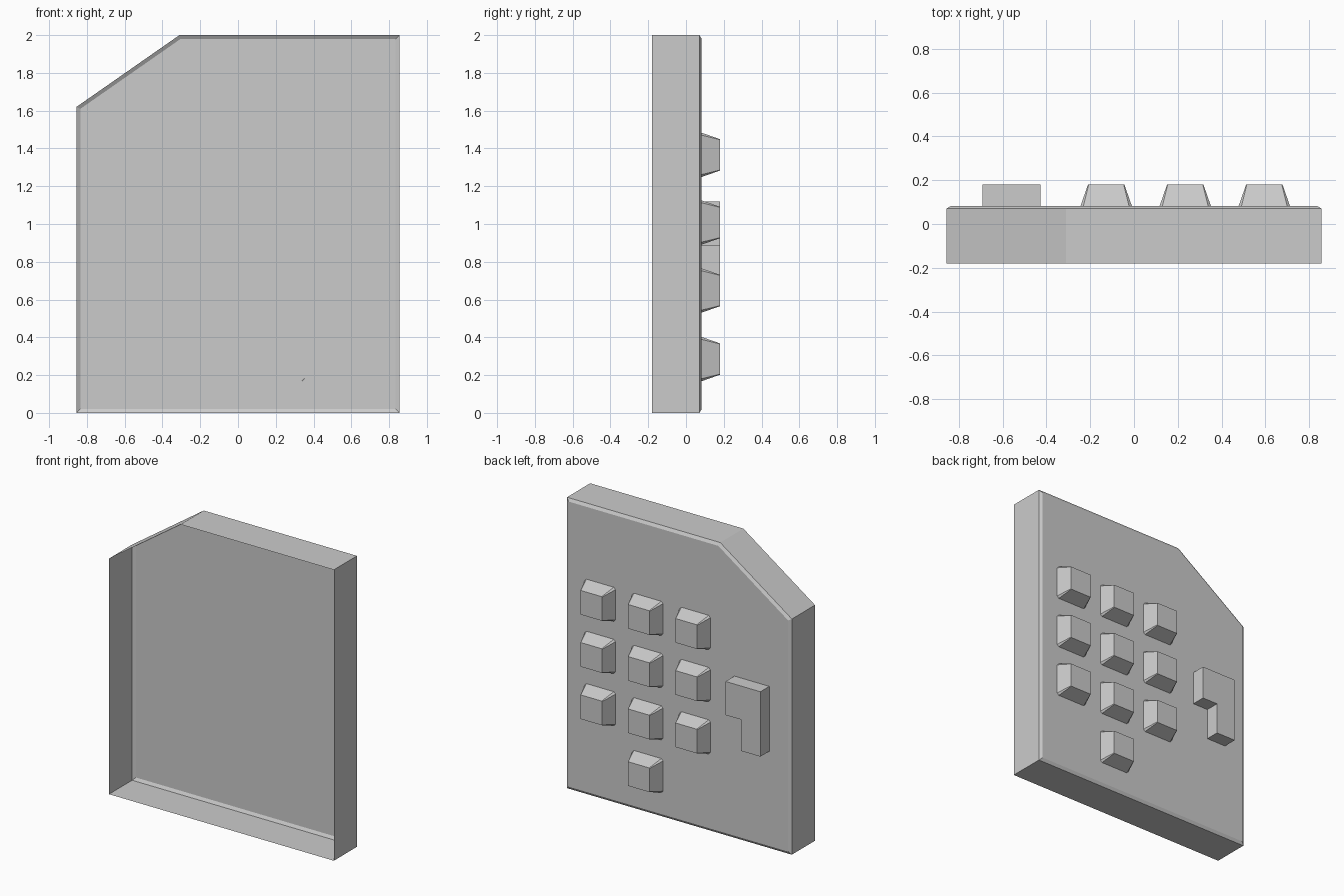
import bpy, bmesh

if "Cube" in bpy.data.objects:
    bpy.data.objects.remove(bpy.data.objects["Cube"])

PANEL_Y, TIP_Y, OPEN_Y = 0.083, 0.18, -0.18


def loft(name, loops, rim=None):
    """Skin (x, z) outlines placed at given y, cap the rear end, leave the front open.
    Outlines run counter-clockwise as seen from the front."""
    bm = bmesh.new()
    rings = [[bm.verts.new((x, y, z)) for x, z in pts] for y, pts in loops]
    for a, b in zip(rings, rings[1:]):
        n = len(a)
        for i in range(n):
            j = (i + 1) % n
            bm.faces.new((a[i], a[j], b[j], b[i]))
    cap = bm.faces.new(rings[-1][::-1])
    bm.normal_update()
    if rim:
        bmesh.ops.inset_region(bm, faces=[cap], thickness=rim[0], depth=rim[1],
                               use_boundary=True, use_even_offset=True)
    me = bpy.data.meshes.new(name)
    bm.normal_update()
    bm.to_mesh(me)
    bm.free()
    ob = bpy.data.objects.new(name, me)
    bpy.context.collection.objects.link(ob)
    return ob


def clipped_square(cx, cz, h, c):
    """Square of half-size h with corners cut by c."""
    k = h - c
    return [(cx + x, cz + z) for x, z in
            ((-k, -h), (k, -h), (h, -k), (h, k), (k, h), (-k, h), (-h, k), (-h, -k))]


# open-fronted housing with one clipped corner and a narrow bevel round the panel
outline = [(-0.855, 0), (0.855, 0), (0.855, 2), (-0.31, 2), (-0.855, 1.62)]
loft("housing", [(OPEN_Y, outline), (0.071, outline)], rim=(0.02, PANEL_Y - 0.071))

# tapered keys: three rows of three plus one below the middle column
columns = [-0.127, 0.234, 0.595]
rows = [1.366, 1.008, 0.648]
keys = [(x, z) for z in rows for x in columns] + [(columns[1], 0.285)]
for i, (x, z) in enumerate(keys):
    loft(f"key_{i + 1}", [(PANEL_Y, clipped_square(x, z, 0.117, 0.013)),
                          (TIP_Y, clipped_square(x, z, 0.083, 0.003))])

# tall stepped key at the side
step = [(-0.692, 0.672), (-0.544, 0.672), (-0.544, 0.887),
        (-0.427, 0.887), (-0.427, 1.118), (-0.692, 1.118)]
loft("stepped_key", [(PANEL_Y, step), (TIP_Y, step)])
